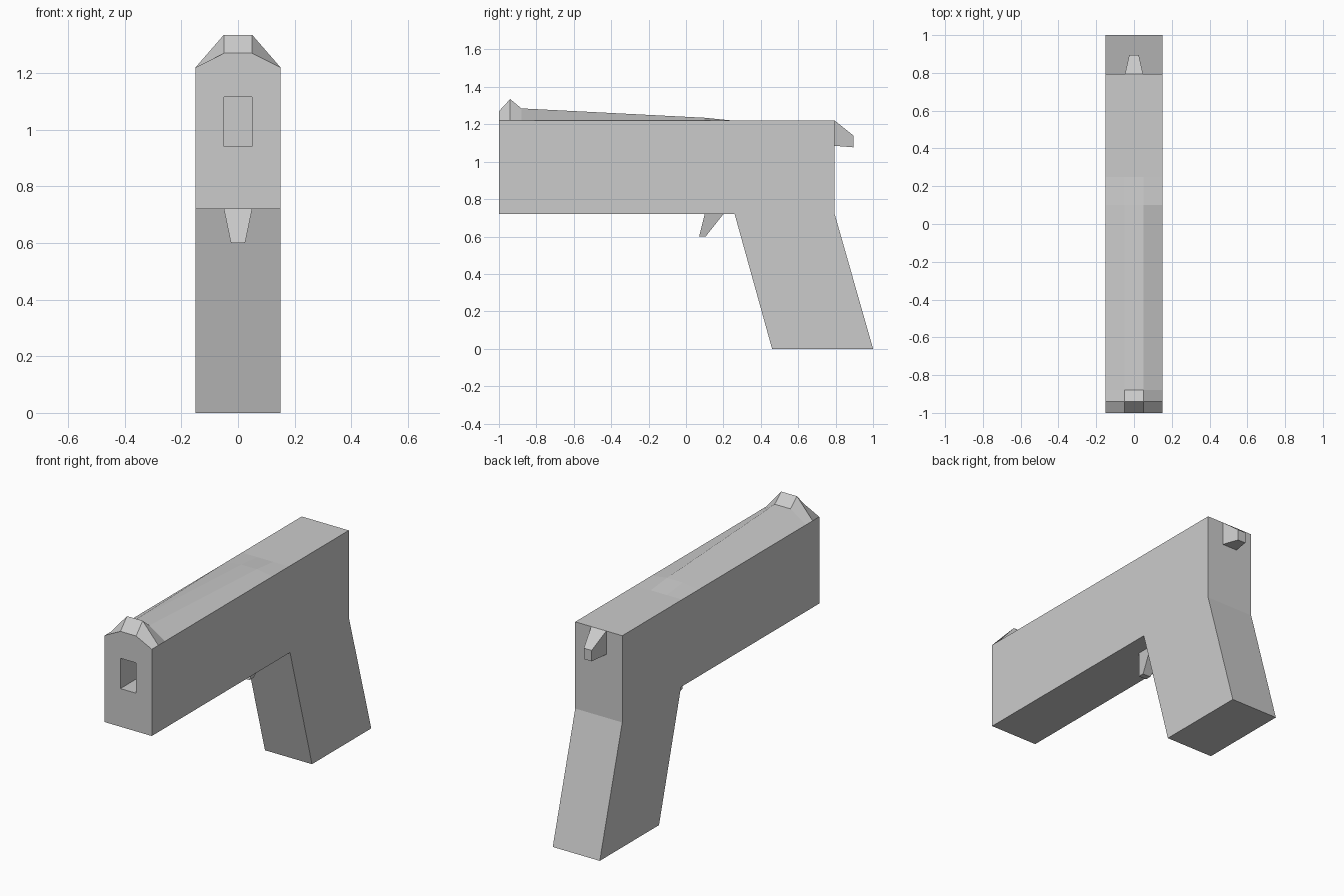
import bpy, bmesh
from mathutils import Vector

if "Cube" in bpy.data.objects:
    bpy.data.objects.remove(bpy.data.objects["Cube"])


def finish(bm, name):
    bmesh.ops.recalc_face_normals(bm, faces=bm.faces)
    mesh = bpy.data.meshes.new(name)
    bm.to_mesh(mesh)
    bm.free()
    obj = bpy.data.objects.new(name, mesh)
    bpy.context.collection.objects.link(obj)
    return obj


# Body and grip: side profile as (y, outer z, inner z), swept over four x columns
profile = [
    (-1.0, 0.72, 0.72), (0.26, 0.72, 0.72), (0.46, 0, 0), (1.0, 0, 0),
    (0.795, 0.72, 0.72), (0.795, 1.22, 1.22), (0.25, 1.22, 1.22),
    (0.1, 1.22, 1.235), (-0.88, 1.22, 1.285), (-0.94, 1.22, 1.335),
    (-1.0, 1.22, 1.27), (-1.0, 1.115, 1.115), (-1.0, 0.94, 0.94),
]
columns = [-0.15, -0.05, 0.05, 0.15]
bm = bmesh.new()
rings = []
for x in columns:
    inner = abs(x) < 0.1
    rings.append([bm.verts.new((x, y, zi if inner else zo)) for y, zo, zi in profile])
count = len(profile)
bore = None
for c in range(3):
    for i in range(count):
        j = (i + 1) % count
        face = bm.faces.new((rings[c][i], rings[c][j], rings[c + 1][j], rings[c + 1][i]))
        if c == 1 and i == count - 2:
            bore = face
bm.faces.new(rings[0])
bm.faces.new(rings[3])
bmesh.ops.recalc_face_normals(bm, faces=bm.faces)

# Square bore pushed into the front
bore = bmesh.ops.extrude_discrete_faces(bm, faces=[bore])["faces"][0]
bmesh.ops.translate(bm, verts=bore.verts, vec=Vector((0, 0.3, 0)))
finish(bm, "body")


# Small tapered parts: root edge pair is wide, tip edge pair is narrow
def tapered_part(name, root, tip, root_half, tip_half):
    bm = bmesh.new()

    def quad(pair, half):
        (y0, z0), (y1, z1) = pair
        return [bm.verts.new(p) for p in
                ((-half, y0, z0), (half, y0, z0), (half, y1, z1), (-half, y1, z1))]

    a, b = quad(root, root_half), quad(tip, tip_half)
    for i in range(4):
        j = (i + 1) % 4
        bm.faces.new((a[i], a[j], b[j], b[i]))
    bm.faces.new(b)
    bm.faces.new(a[::-1])
    finish(bm, name)


tapered_part("trigger", [(0.1, 0.72), (0.2, 0.72)], [(0.07, 0.6), (0.105, 0.6)], 0.05, 0.025)
tapered_part("hammer", [(0.795, 1.22), (0.795, 1.085)], [(0.895, 1.14), (0.895, 1.077)], 0.048, 0.025)
